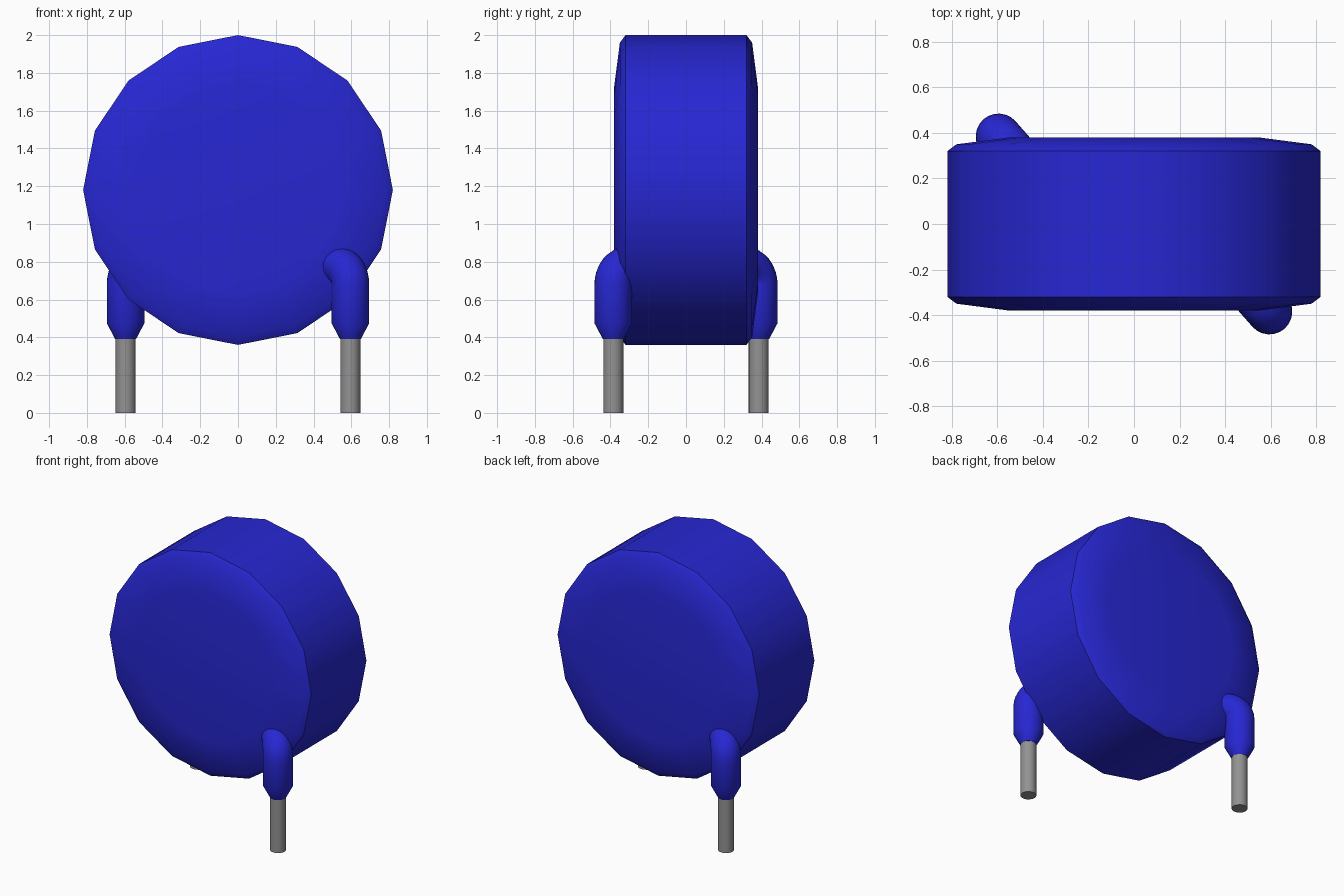
import bpy, bmesh, math
from mathutils import Vector

cube = bpy.data.objects.get("Cube")
if cube:
    bpy.data.objects.remove(cube, do_unlink=True)


def material(name, rgb):
    m = bpy.data.materials.new(name)
    m.use_nodes = True
    m.diffuse_color = (*rgb, 1)
    m.node_tree.nodes["Principled BSDF"].inputs["Base Color"].default_value = (*rgb, 1)
    return m


blue = material("blue coating", (0.02, 0.02, 0.65))
grey = material("grey metal", (0.29, 0.29, 0.29))


def sweep(name, path, radii, side, segments, mat):
    """Skin circular rings along a planar path; side is the normal of its plane."""
    path = [Vector(p) for p in path]
    bm = bmesh.new()
    rings = []
    for i, (p, r) in enumerate(zip(path, radii)):
        tangent = (path[min(i + 1, len(path) - 1)] - path[max(i - 1, 0)]).normalized()
        up = tangent.cross(side)
        angles = [math.tau * k / segments for k in range(segments)]
        rings.append([bm.verts.new(p + r * (math.cos(a) * side + math.sin(a) * up))
                      for a in angles])
    for a, b in zip(rings, rings[1:]):
        for k in range(segments):
            n = (k + 1) % segments
            bm.faces.new((a[k], a[n], b[n], b[k]))
    bm.faces.new(rings[0])
    bm.faces.new(rings[-1])
    bmesh.ops.recalc_face_normals(bm, faces=bm.faces)
    mesh = bpy.data.meshes.new(name)
    bm.to_mesh(mesh)
    bm.free()
    mesh.materials.append(mat)
    obj = bpy.data.objects.new(name, mesh)
    bpy.context.collection.objects.link(obj)
    bpy.ops.object.select_all(action='DESELECT')
    obj.select_set(True)
    bpy.context.view_layer.objects.active = obj
    bpy.ops.object.shade_smooth_by_angle(angle=math.radians(40))
    return obj


# Sixteen-sided disc with softened rims
half = [(0.38, 0.55), (0.35, 0.78), (0.32, 0.82)]
profile = [(-y, r) for y, r in half] + [(y, r) for y, r in reversed(half)]
sweep("disc_body", [(0, y, 1.18) for y, r in profile], [r for y, r in profile],
      Vector((0, 0, 1)), 16, blue)

# Two leads, each the other turned half round the vertical axis
for label, s in (("front", 1), ("back", -1)):
    foot = Vector((0.595 * s, -0.385 * s, 0))
    inward = Vector((-0.66 * s, 0.75 * s, 0)).normalized()
    side = inward.cross(Vector((0, 0, 1)))

    # Bare metal pin
    sweep(label + "_pin", [foot, foot + Vector((0, 0, 0.42))], [0.053] * 2,
          side, 24, grey)

    # Coated sleeve: tapered foot, straight shank, elbow into the disc
    bend, start = 0.1, 0.68
    path = [foot + Vector((0, 0, z)) for z in (0.39, 0.475)]
    for i in range(9):
        a = math.pi / 2 * i / 8
        path.append(foot + inward * bend * (1 - math.cos(a))
                    + Vector((0, 0, start + bend * math.sin(a))))
    path.append(path[-1] + inward * 0.1)
    sweep(label + "_sleeve", path, [0.055] + [0.1] * (len(path) - 1),
          side, 24, blue)
